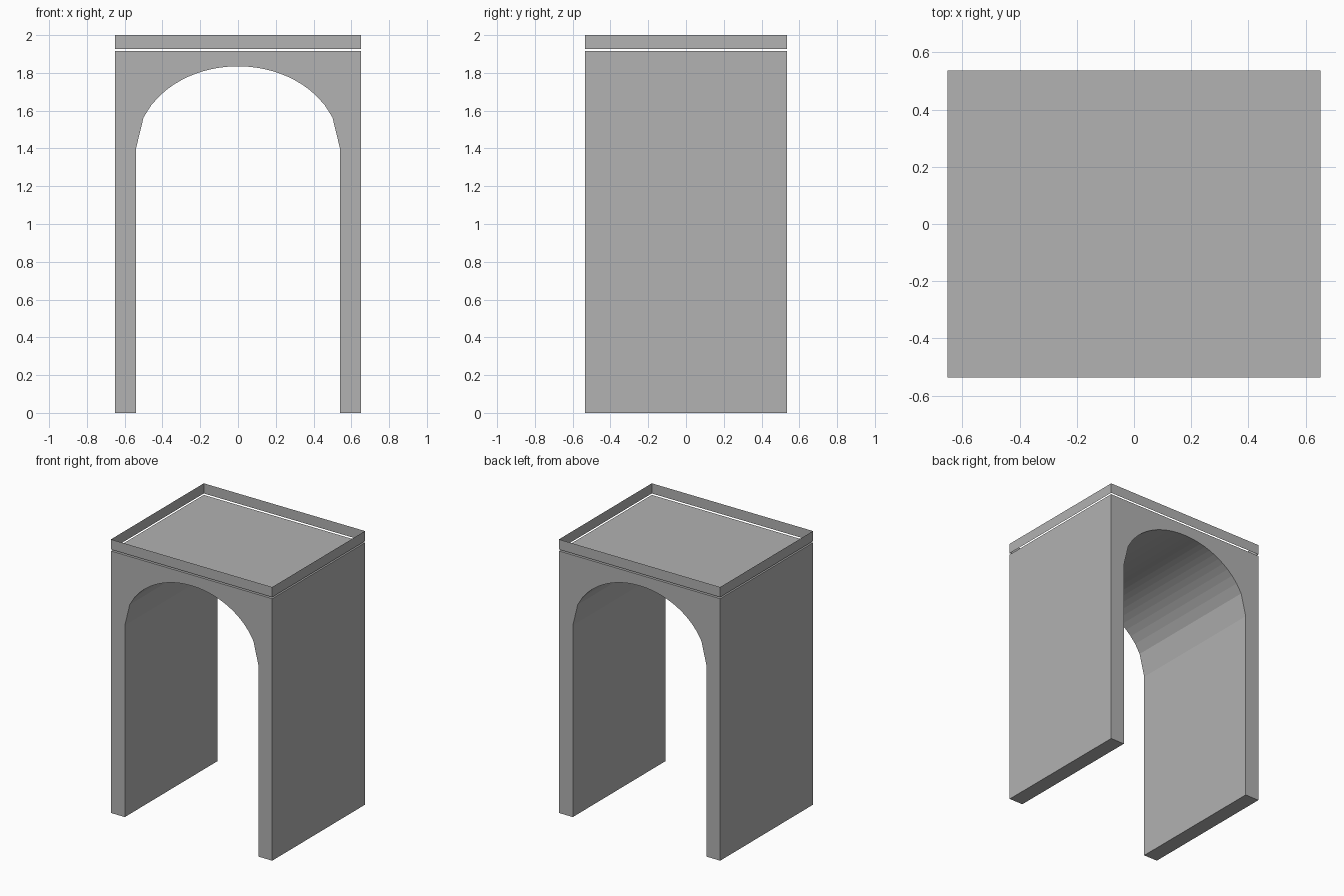
import bpy
import bmesh
import math

cube = bpy.data.objects.get("Cube")
if cube:
    bpy.data.objects.remove(cube, do_unlink=True)

HALF_W, HALF_D = 0.652, 0.536
BODY_TOP, RIM_BOTTOM, RIM_TOP = 1.915, 1.926, 2.0
ARCH_HALF, ARCH_SPRING, ARCH_RISE = 0.54, 1.4, 0.435
ARCH_STEPS = 27

grey = bpy.data.materials.new("plain_grey")
grey.use_nodes = True
colour = (0.445, 0.445, 0.445, 1)
grey.diffuse_color = colour
grey.node_tree.nodes["Principled BSDF"].inputs["Base Color"].default_value = colour


def finish(name, bm):
    bmesh.ops.recalc_face_normals(bm, faces=bm.faces)
    mesh = bpy.data.meshes.new(name)
    bm.to_mesh(mesh)
    bm.free()
    mesh.materials.append(grey)
    obj = bpy.data.objects.new(name, mesh)
    bpy.context.collection.objects.link(obj)
    return obj


def extrude(bm, geometry, offset):
    result = bmesh.ops.extrude_face_region(bm, geom=geometry)
    moved = [v for v in result["geom"] if isinstance(v, bmesh.types.BMVert)]
    bmesh.ops.translate(bm, verts=moved, vec=offset)


# Arch body: elliptical opening sampled at even steps across its width
arch = []
for i in range(ARCH_STEPS + 1):
    t = 2 * i / ARCH_STEPS - 1
    arch.append((t * ARCH_HALF, ARCH_SPRING + ARCH_RISE * math.sqrt(max(0, 1 - t * t))))

outline = [(-HALF_W, 0), (-ARCH_HALF, 0), *arch, (ARCH_HALF, 0),
           (HALF_W, 0), (HALF_W, BODY_TOP), (-HALF_W, BODY_TOP)]
bm = bmesh.new()
face = bm.faces.new([bm.verts.new((x, -HALF_D, z)) for x, z in outline])
extrude(bm, [face], (0, 2 * HALF_D, 0))
finish("arch_body", bm)

# Rim: thin open band floating just above the body
bm = bmesh.new()
corners = [(-1, -1), (1, -1), (1, 1), (-1, 1)]
low, high = [[bm.verts.new((sx * HALF_W, sy * HALF_D, z)) for sx, sy in corners]
             for z in (RIM_BOTTOM, RIM_TOP)]
for i in range(4):
    j = (i + 1) % 4
    bm.faces.new((low[i], low[j], high[j], high[i]))
finish("top_rim", bm)
